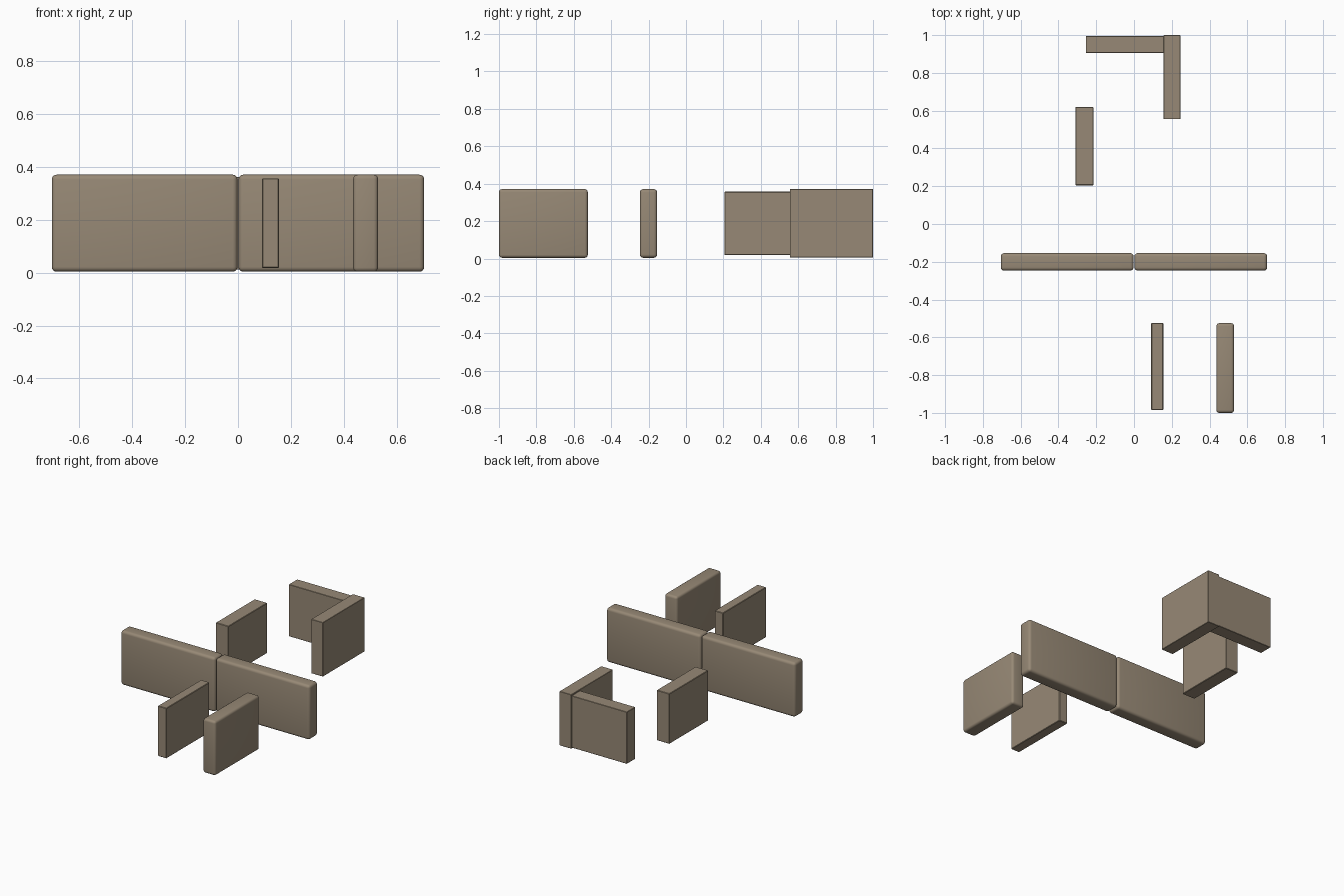
import bpy
import math

if "Cube" in bpy.data.objects:
    bpy.data.objects.remove(bpy.data.objects["Cube"])

stone = bpy.data.materials.new("warm_grey_stone")
stone.diffuse_color = (0.31, 0.25, 0.18, 1)
stone.use_nodes = True
stone.node_tree.nodes["Principled BSDF"].inputs["Base Color"].default_value = stone.diffuse_color


def wall(name, x, y, z, radius, segments):
    """Wall slab from min/max ranges, with rounded edges."""
    bpy.ops.mesh.primitive_cube_add(
        size=1, location=[(r[0] + r[1]) / 2 for r in (x, y, z)])
    ob = bpy.context.object
    ob.name = name
    ob.scale = [r[1] - r[0] for r in (x, y, z)]
    bpy.ops.object.transform_apply(location=False, rotation=False, scale=True)
    ob.data.materials.append(stone)
    bevel = ob.modifiers.new("rounded_edges", 'BEVEL')
    bevel.width = radius
    bevel.segments = segments
    bpy.ops.object.modifier_apply(modifier=bevel.name)
    bpy.ops.object.shade_smooth_by_angle(angle=math.radians(35))
    return ob


FULL = (0.004, 0.371)
LOW = (0.018, 0.357)

# Long centre wall made of two rounded halves
for side, x in (("left", (-0.705, -0.002)), ("right", (0.002, 0.705))):
    wall("centre_wall_" + side, x, (-0.247, -0.154), FULL, 0.018, 4)

# Rounded wall at the front right
wall("front_right_wall", (0.436, 0.53), (-1.0, -0.525), FULL, 0.016, 4)

# Two lower, sharper freestanding walls
wall("front_middle_wall", (0.091, 0.155), (-0.985, -0.525), LOW, 0.003, 1)
wall("back_left_wall", (-0.31, -0.215), (0.205, 0.62), LOW, 0.003, 1)

# L-shaped corner at the back
wall("corner_long_wall", (-0.255, 0.158), (0.905, 0.995), (0.012, 0.362), 0.002, 1)
wall("corner_side_wall", (0.157, 0.245), (0.555, 1.0), (0.006, 0.371), 0.002, 1)
